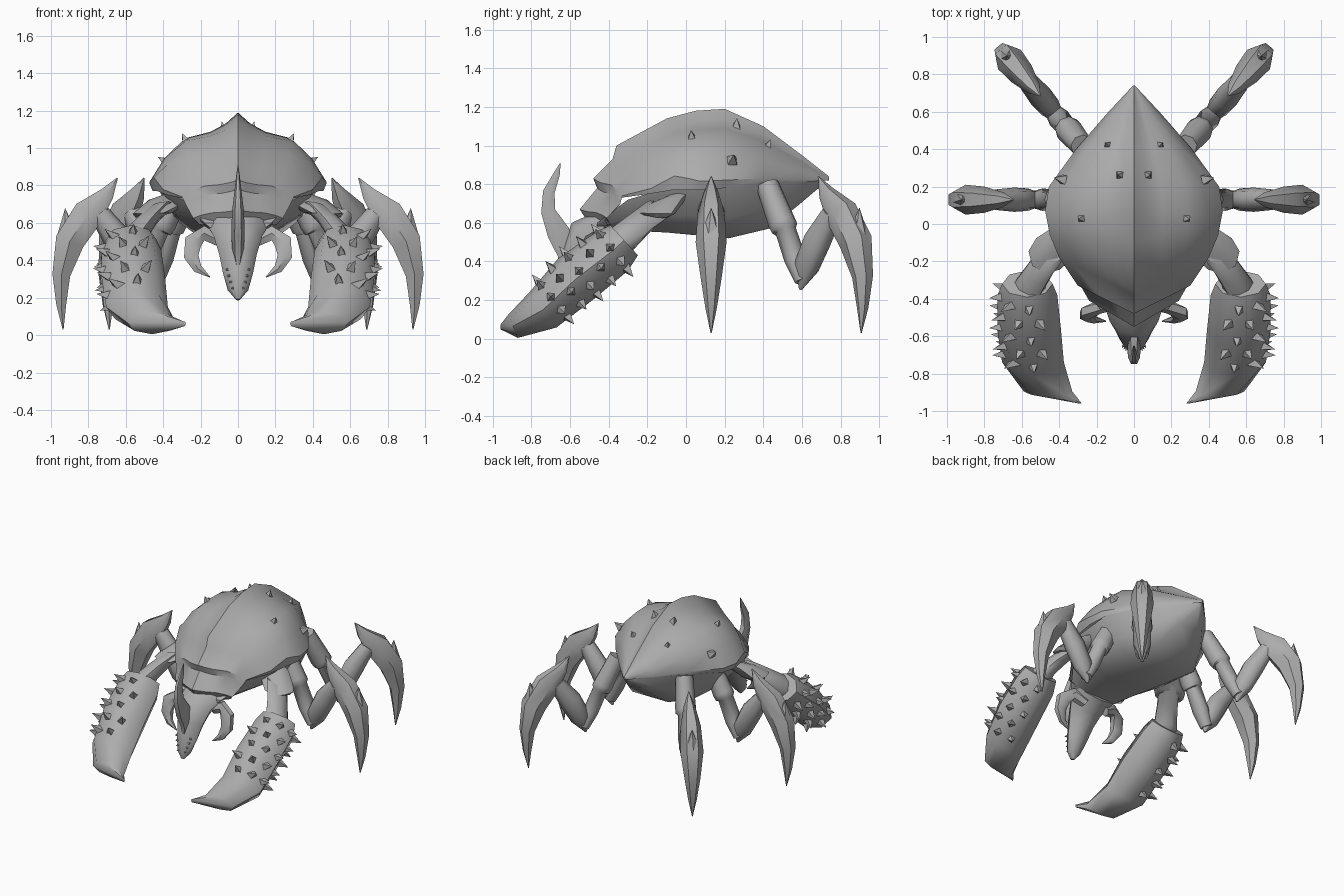
import bpy, bmesh, math
from mathutils import Vector

if "Cube" in bpy.data.objects:
    bpy.data.objects.remove(bpy.data.objects["Cube"])

grey = bpy.data.materials.new("shell_grey")
grey.use_nodes = True
GREY = (0.42, 0.42, 0.42, 1)
grey.diffuse_color = GREY
grey.node_tree.nodes["Principled BSDF"].inputs["Base Color"].default_value = GREY


def finish(name, bm, mirror=False, angle=50):
    bmesh.ops.remove_doubles(bm, verts=bm.verts, dist=0.0005)
    bmesh.ops.recalc_face_normals(bm, faces=bm.faces)
    me = bpy.data.meshes.new(name)
    bm.to_mesh(me)
    bm.free()
    me.materials.append(grey)
    ob = bpy.data.objects.new(name, me)
    bpy.context.collection.objects.link(ob)
    if mirror:
        mod = ob.modifiers.new("Mirror", 'MIRROR')
        mod.use_mirror_merge = False
    bpy.ops.object.select_all(action='DESELECT')
    ob.select_set(True)
    bpy.context.view_layer.objects.active = ob
    bpy.ops.object.shade_smooth_by_angle(angle=math.radians(angle))


def bridge(bm, rings, closed=True):
    rows = [[bm.verts.new(p) for p in ring] for ring in rings]
    n = len(rows[0])
    for a, b in zip(rows, rows[1:]):
        for i in range(n if closed else n - 1):
            j = (i + 1) % n
            bm.faces.new((a[i], a[j], b[j], b[i]))
    if closed:
        bm.faces.new(rows[0])
        bm.faces.new(rows[-1])


def frame(pts, i, side):
    """Centre and up axis of a tube section."""
    a, b = Vector(pts[max(i - 1, 0)][:3]), Vector(pts[min(i + 1, len(pts) - 1)][:3])
    return Vector(pts[i][:3]), (b - a).cross(side).normalized()


def tube(name, pts, side, n=8, mirror=True):
    """Loft through (x, y, z, side radius, up radius)."""
    side = Vector(side).normalized()
    turns = [math.tau * k / n for k in range(n)]
    rings = []
    for i, p in enumerate(pts):
        c, u = frame(pts, i, side)
        rings.append([c + side * p[3] * math.cos(t) + u * p[4] * math.sin(t) for t in turns])
    bm = bmesh.new()
    bridge(bm, rings)
    finish(name, bm, mirror)


def spike(bm, base, direction, r, length, n=4):
    d = Vector(direction).normalized()
    a = d.orthogonal().normalized()
    b = d.cross(a)
    base = Vector(base)
    ring = [bm.verts.new(base - d * r * 0.5 + (a * math.cos(math.tau * k / n)
            + b * math.sin(math.tau * k / n)) * r) for k in range(n)]
    tip = bm.verts.new(base + d * length)
    for k in range(n):
        bm.faces.new((ring[k], ring[(k + 1) % n], tip))


# Shell: sections of (centre y, sweep back, half width, ridge z, rim z, roundness)
SHELL = [(.74, 0, .005, .84, .82, 1), (.6, -.01, .145, .95, .81, 1),
         (.4, 0, .31, 1.1, .80, 1), (.2, 0, .455, 1.19, .78, 1),
         (.05, .02, .475, 1.18, .77, .95), (-.1, .12, .465, 1.14, .77, .8),
         (-.36, .30, .45, 1.0, .77, .5), (-.38, .20, .40, .93, .75, .8),
         (-.48, .15, .30, .83, .73, 1), (-.46, .12, .28, .78, .69, 1),
         (-.55, .14, .24, .67, .62, 1), (-.49, .10, .21, .575, .595, 1)]
ARCH = [(0, 1), (.14, .86), (.32, .75), (.6, .67), (.83, .41), (1, .1), (.96, 0)]
rings = []
for y, sweep, w, top, rim, power in SHELL:
    half = [Vector((f * w, y + sweep * f, rim + (top - rim) * h ** power)) for f, h in ARCH]
    rings.append([Vector((-p.x, p.y, p.z)) for p in half[:0:-1]] + half)
bm = bmesh.new()
bridge(bm, rings, closed=False)
finish("shell", bm, angle=40)

# Underbody: (y, top half width, bottom half width, top z, bottom z)
rings = []
for y, wt, wb, zt, zb in [(.71, .02, .01, .84, .80), (.58, .15, .08, .82, .69),
                          (.43, .28, .15, .81, .57), (.22, .43, .2, .79, .52),
                          (-.1, .41, .18, .78, .55), (-.3, .29, .15, .72, .56),
                          (-.46, .18, .1, .6, .56)]:
    wm, zm = wb + (wt - wb) * .65, zb + (zt - zb) * .4
    half = [(wt, zt), (wm, zm), (wb, zb)]
    rings.append([(x, y, z) for x, z in half] + [(-x, y, z) for x, z in half[::-1]])
bm = bmesh.new()
bridge(bm, rings)
finish("underbody", bm)

# Shell studs
bm = bmesh.new()
for p, d in [((.14, .42, .99), (.3, .4, 1)), ((.075, .26, 1.1), (.3, .1, 1)),
             ((.39, .24, .93), (1, .2, .6)), ((.28, .03, 1.04), (.5, -.1, 1))]:
    spike(bm, p, d, .036, .045)
finish("shell_studs", bm, True, 10)

# Head, brow horn, teeth and mandibles
tube("head", [(0, -.40, .60, .17, .08), (0, -.52, .53, .13, .10), (0, -.57, .43, .10, .08),
              (0, -.61, .33, .08, .06), (0, -.645, .24, .055, .04), (0, -.66, .19, .012, .015)],
     (1, 0, 0), mirror=False)
tube("horn", [(0, -.65, .91, .002, .002), (0, -.67, .85, .01, .02), (0, -.71, .76, .02, .035),
              (0, -.713, .66, .032, .043), (0, -.66, .55, .036, .068), (0, -.62, .43, .03, .05),
              (0, -.64, .33, .006, .02)], (1, 0, 0), n=6, mirror=False)
bm = bmesh.new()
for i in range(4):
    t = i / 3
    spike(bm, (.06 - .03 * t, -.655 - .02 * t, .35 - .1 * t), (.5, -1, -.2), .009, .012)
finish("teeth", bm, True, 10)
tube("mandible", [(.09, -.42, .50, .035, .035), (.18, -.44, .545, .04, .045),
                  (.24, -.47, .50, .04, .055), (.25, -.49, .42, .035, .045),
                  (.215, -.51, .355, .022, .028), (.15, -.52, .31, .003, .003)], (0, 1, 0), n=6)

# Front arms and heavy claws
SIDE = (.8, -.6, 0)
tube("arm_cuff", [(.26, -.03, .74, .09, .09), (.38, -.10, .71, .1, .1),
                  (.46, -.16, .65, .105, .105), (.47, -.17, .64, .08, .08)], SIDE)
tube("arm", [(.42, -.13, .68, .085, .08), (.50, -.24, .60, .085, .08),
             (.56, -.33, .52, .095, .09), (.57, -.38, .47, .1, .09)], SIDE)
CLAW = [(.57, -.32, .51, .135, .105), (.57, -.38, .455, .16, .13), (.56, -.57, .31, .17, .14),
        (.54, -.74, .15, .165, .115), (.46, -.895, .065, .13, .065), (.285, -.96, .06, .006, .012)]
tube("claw", CLAW, (1, 0, 0))

# Claw spikes, staggered around the outer side
bm = bmesh.new()
for row in range(5):
    f = 1 + row * .42
    i = int(f)
    t = f - i
    mix = [a + (b - a) * t for a, b in zip(CLAW[i], CLAW[i + 1])]
    s = Vector((1, 0, 0))
    _, u = frame(CLAW, i, s)
    for k in range(5):
        a = math.radians(-75 + 42 * k + 20 * (row % 2))
        out = s * mix[3] * math.cos(a) + u * mix[4] * math.sin(a)
        spike(bm, Vector(mix[:3]) + out * .92, out, .038, .06 + .012 * ((row + k) % 2))
finish("claw_spikes", bm, True, 10)

# Walking legs, laid out in a vertical plane as (distance, z, plane radius, side radius)
THIGH = [(0, .80, .06, .06), (.10, .60, .072, .072), (.12, .57, .07, .07), (.125, .56, .055, .055),
         (.19, .41, .055, .06), (.24, .30, .04, .045)]
SHIN = [(.225, .255, .008, .008), (.265, .37, .072, .06), (.34, .51, .078, .065),
        (.44, .65, .055, .055)]
FOOT = [(.345, .84, .003, .003), (.40, .755, .045, .04), (.50, .65, .095, .07),
        (.60, .50, .09, .08), (.645, .32, .055, .055), (.645, .16, .03, .03), (.635, .03, .003, .003)]
for label, hx, hy, az in [("middle", .30, .13, 0), ("rear", .28, .42, math.radians(50))]:
    dx, dy = math.cos(az), math.sin(az)
    for part, pts in [("thigh", THIGH), ("shin", SHIN), ("foot", FOOT)]:
        tube(f"{label}_{part}", [(hx + d * dx, hy + d * dy, z, rs, rp) for d, z, rp, rs in pts],
             (-dy, dx, 0), n=6 if part == "foot" else 8)
    bm = bmesh.new()
    spike(bm, (hx + .615 * dx, hy + .615 * dy, .55), (.07 * dx, .07 * dy, 1), .062, .13, 6)
    finish(f"{label}_foot_spur", bm, True)
